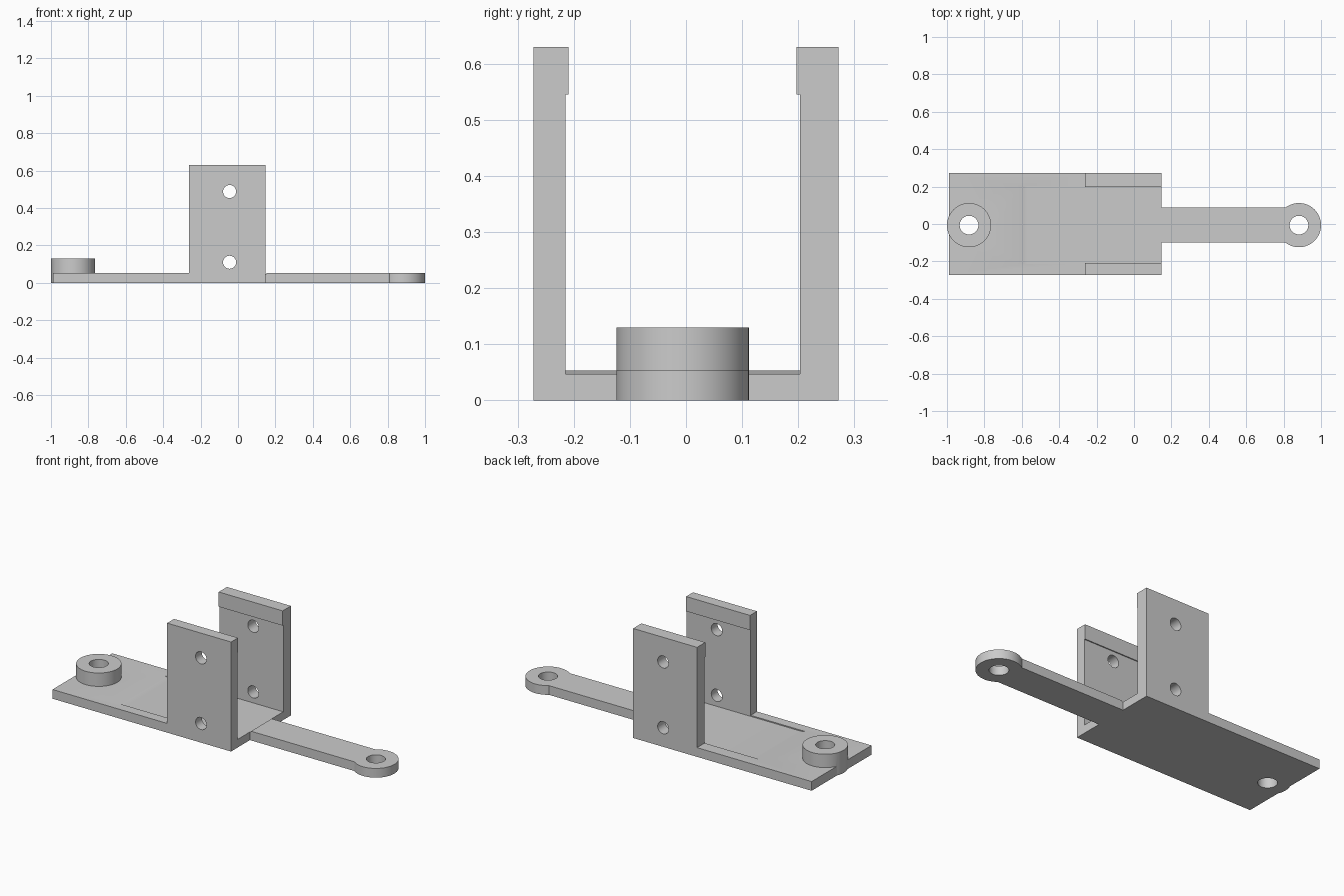
import bpy, bmesh, math

if "Cube" in bpy.data.objects:
    bpy.data.objects.remove(bpy.data.objects["Cube"])

grey = bpy.data.materials.new("plain grey")
grey.diffuse_color = (0.6, 0.6, 0.6, 1)
grey.use_nodes = True
grey.node_tree.nodes["Principled BSDF"].inputs["Base Color"].default_value = grey.diffuse_color

CY = -0.006          # centre line of arm, boss and channel
T = 0.053            # plate thickness
FLOOR = 0.047        # channel floor height


def prism(name, pts, depth, to3d):
    """Extrude a closed 2D outline; to3d(u, v, w) places it in space."""
    bm = bmesh.new()
    a = [bm.verts.new(to3d(u, v, depth[0])) for u, v in pts]
    b = [bm.verts.new(to3d(u, v, depth[1])) for u, v in pts]
    bm.faces.new(a)
    bm.faces.new(b)
    for i in range(len(pts)):
        j = (i + 1) % len(pts)
        bm.faces.new((a[i], a[j], b[j], b[i]))
    bmesh.ops.recalc_face_normals(bm, faces=bm.faces)
    me = bpy.data.meshes.new(name)
    bm.to_mesh(me)
    bm.free()
    me.materials.append(grey)
    ob = bpy.data.objects.new(name, me)
    bpy.context.collection.objects.link(ob)
    return ob


def circle(cx, cy, r, n=64):
    return [(cx + r * math.cos(2 * math.pi * i / n),
             cy + r * math.sin(2 * math.pi * i / n)) for i in range(n)]


def along_z(u, v, w): return (u, v, w)
def along_y(u, v, w): return (u, w, v)
def along_x(u, v, w): return (w, u, v)


def boolean(target, tool, op):
    m = target.modifiers.new(op.lower(), 'BOOLEAN')
    m.operation, m.object, m.solver = op, tool, 'EXACT'
    bpy.context.view_layer.objects.active = target
    bpy.ops.object.modifier_apply(modifier=m.name)
    bpy.data.objects.remove(tool)


# Base plate
body = prism("bracket", [(-0.99, -0.272), (0.146, -0.272), (0.146, 0.272), (-0.99, 0.272)],
             (0, T), along_z)

# Arm and its round end
arm = prism("arm", [(0.1, CY - 0.094), (0.88, CY - 0.094), (0.88, CY + 0.094), (0.1, CY + 0.094)],
            (0, T), along_z)
boolean(body, arm, 'UNION')
boolean(body, prism("arm_eye", circle(0.882, CY, 0.118), (0, T), along_z), 'UNION')

# Raised boss
boolean(body, prism("boss", circle(-0.882, CY, 0.118), (0, 0.13), along_z), 'UNION')

# Shallow channel with a ramped far end
channel = prism("channel_cutter",
                [(-0.61, T + 0.0005), (-0.59, FLOOR + 0.001), (-0.57, FLOOR), (0.153, FLOOR),
                 (0.153, 0.1), (-0.61, 0.1)], (-0.215, 0.203), along_y)
boolean(body, channel, 'DIFFERENCE')

# Upright walls with an inward lip at the top
for name, outer, inner, lip in (("front_wall", -0.272, -0.215, -0.209),
                                ("back_wall", 0.272, 0.203, 0.197)):
    wall = prism(name, [(outer, 0), (inner, 0), (inner, 0.545), (lip, 0.545),
                        (lip, 0.63), (outer, 0.63)], (-0.261, 0.146), along_x)
    boolean(body, wall, 'UNION')

# Vertical pin holes
for x in (-0.882, 0.882):
    boolean(body, prism("pin_hole", circle(x, CY, 0.05, 48), (-0.1, 0.3), along_z), 'DIFFERENCE')

# Bolt holes through both walls
for z in (0.11, 0.488):
    boolean(body, prism("bolt_hole", circle(-0.045, z, 0.035, 32), (-0.5, 0.5), along_y),
            'DIFFERENCE')

bpy.ops.object.select_all(action='DESELECT')
body.select_set(True)
bpy.context.view_layer.objects.active = body
bpy.ops.object.shade_smooth_by_angle(angle=math.radians(30))
